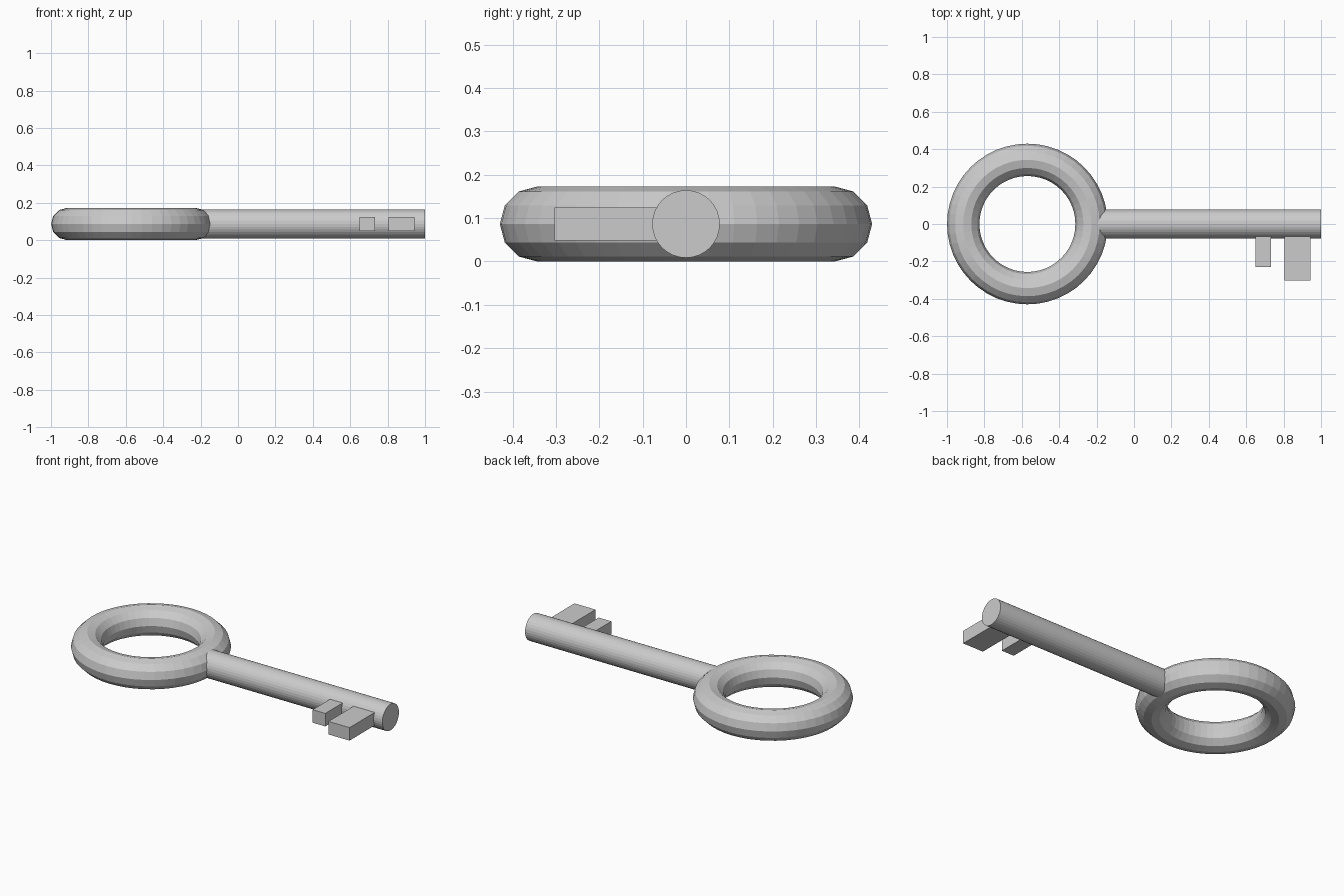
import bpy
from math import pi

if "Cube" in bpy.data.objects:
    bpy.data.objects.remove(bpy.data.objects["Cube"])

MID_Z = 0.0865     # height of the key's centre plane
RING_X = -0.57     # centre of the bow
SHAFT_START, SHAFT_END = -0.23, 1.0


def add_tooth(name, x0, x1, y_tip):
    """Rectangular tooth rooted inside the shaft and pointing to -y."""
    y_root = -0.04
    bpy.ops.mesh.primitive_cube_add(
        size=1, location=((x0 + x1) / 2, (y_root + y_tip) / 2, MID_Z))
    tooth = bpy.context.object
    tooth.name = name
    tooth.scale = (x1 - x0, y_root - y_tip, 0.077)


# Ring-shaped bow
bpy.ops.mesh.primitive_torus_add(
    major_radius=0.343, minor_radius=0.0865,
    major_segments=48, minor_segments=12, location=(RING_X, 0, MID_Z))
bpy.context.object.name = "bow_ring"

# Round shaft, its hidden end buried in the ring
bpy.ops.mesh.primitive_cylinder_add(
    vertices=32, radius=0.078, depth=SHAFT_END - SHAFT_START,
    location=((SHAFT_START + SHAFT_END) / 2, 0, MID_Z), rotation=(0, pi / 2, 0))
bpy.context.object.name = "shaft"

# Two teeth near the tip
add_tooth("short_tooth", 0.65, 0.733, -0.23)
add_tooth("long_tooth", 0.805, 0.943, -0.303)
